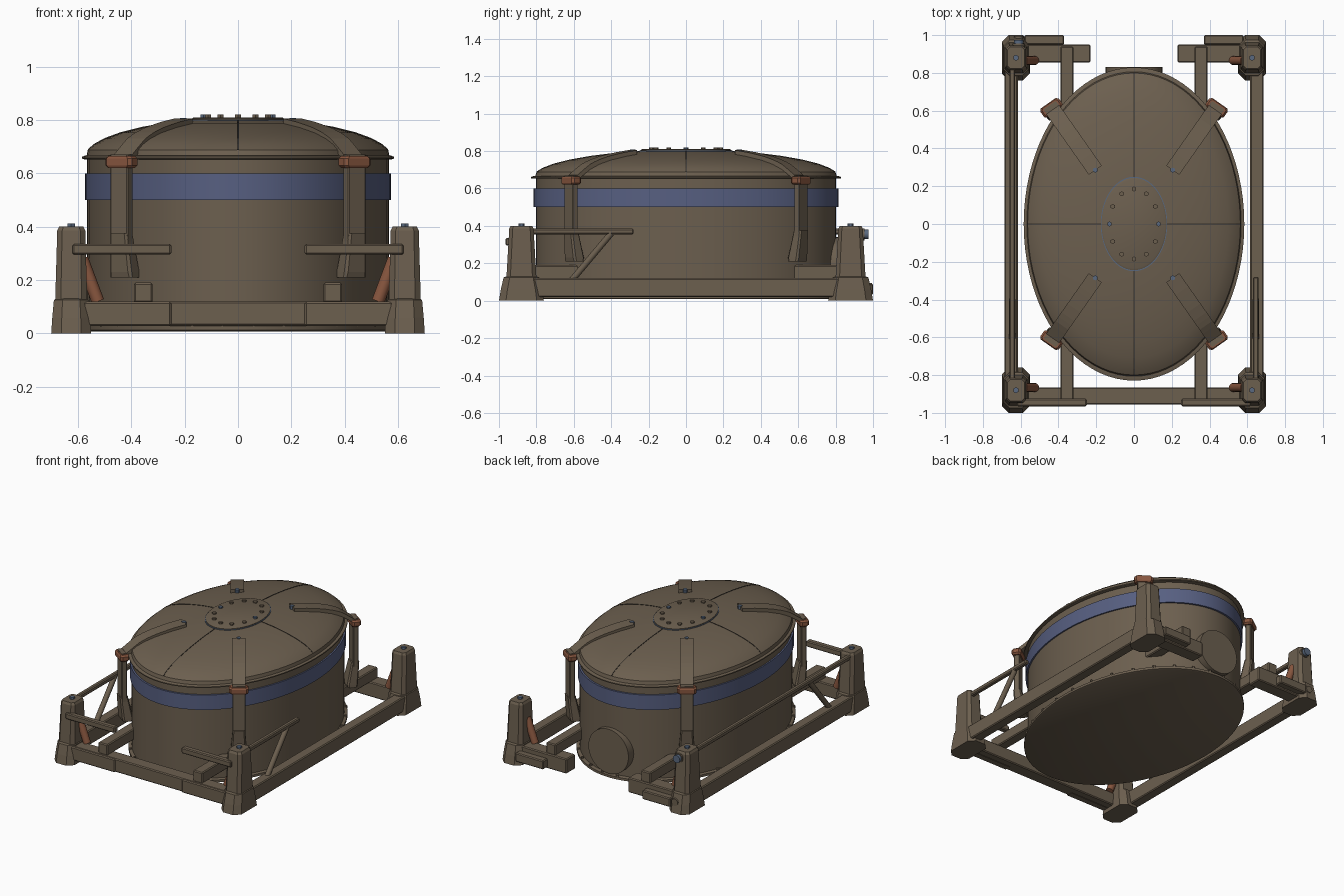
import bpy, bmesh, math
from mathutils import Vector, Matrix

cube = bpy.data.objects.get("Cube")
if cube:
    bpy.data.objects.remove(cube, do_unlink=True)


def material(name, r, g, b):
    m = bpy.data.materials.new(name)
    m.use_nodes = True
    m.diffuse_color = (r, g, b, 1)
    m.node_tree.nodes["Principled BSDF"].inputs["Base Color"].default_value = (r, g, b, 1)
    return m


BROWN = material("drab_brown", 0.15, 0.115, 0.078)
BLUE = material("faded_blue", 0.095, 0.115, 0.22)
COPPER = material("copper", 0.25, 0.095, 0.05)
STEEL = material("blue_steel", 0.10, 0.14, 0.21)
DARK = material("dark_seam", 0.04, 0.033, 0.025)

RATIO = 1.42   # tank length over width
made = []


def finish(name, bm, mat, smooth=False, mats=None):
    bmesh.ops.recalc_face_normals(bm, faces=bm.faces)
    me = bpy.data.meshes.new(name)
    bm.to_mesh(me)
    bm.free()
    for m in mats or [mat]:
        me.materials.append(m)
    ob = bpy.data.objects.new(name, me)
    bpy.context.collection.objects.link(ob)
    if smooth:
        made.append(ob)
    return ob


def box(name, x0, x1, y0, y1, z0, z1, mat=BROWN, bevel=0.006):
    bm = bmesh.new()
    size = Matrix.Diagonal((x1 - x0, y1 - y0, z1 - z0, 1))
    mid = Matrix.Translation(((x0 + x1) / 2, (y0 + y1) / 2, (z0 + z1) / 2))
    bmesh.ops.create_cube(bm, size=1, matrix=mid @ size)
    if bevel:
        bmesh.ops.bevel(bm, geom=bm.edges[:], offset=bevel, segments=1, affect='EDGES')
    return finish(name, bm, mat)


def mbox(name, sx, sy, x0, x1, y0, y1, z0, z1, mat=BROWN):
    xs, ys = sorted((sx * x0, sx * x1)), sorted((sy * y0, sy * y1))
    return box(name, *xs, *ys, z0, z1, mat)


def rod(name, a, b, r, mat=BROWN, sides=12):
    a, b = Vector(a), Vector(b)
    bm = bmesh.new()
    rot = (b - a).to_track_quat('Z', 'Y').to_matrix().to_4x4()
    bmesh.ops.create_cone(bm, cap_ends=True, segments=sides, radius1=r, radius2=r,
                          depth=(b - a).length, matrix=Matrix.Translation((a + b) / 2) @ rot)
    return finish(name, bm, mat, True)


def loft(name, rings, mat, smooth=False, mats=None, rule=None):
    """Skin a stack of equal point loops and cap both ends."""
    bm = bmesh.new()
    loops = [[bm.verts.new(p) for p in ring] for ring in rings]
    n = len(loops[0])
    for k in range(len(loops) - 1):
        for i in range(n):
            j = (i + 1) % n
            f = bm.faces.new((loops[k][i], loops[k][j], loops[k + 1][j], loops[k + 1][i]))
            f.material_index = rule(f.calc_center_median().z) if rule else 0
    bm.faces.new(loops[0])
    bm.faces.new(loops[-1])
    return finish(name, bm, mat, smooth, mats)


def ellipse(r, z, n=80):
    return [(r * math.cos(2 * math.pi * i / n), RATIO * r * math.sin(2 * math.pi * i / n), z)
            for i in range(n)]


def octagon(cx, cy, w, d, z, c=0.35, angle=0):
    """Rectangle with cut corners."""
    w, d = w / 2, d / 2
    k = c * min(w, d)
    pts = [(w, k - d), (w, d - k), (w - k, d), (k - w, d),
           (-w, d - k), (-w, k - d), (k - w, -d), (w - k, -d)]
    rot = Matrix.Rotation(angle, 2)
    return [(cx + p.x, cy + p.y, z) for p in (rot @ Vector(q) for q in pts)]


# Tank wall with painted band
wall = [(0.565, 0.02), (0.565, 0.5), (0.574, 0.5), (0.574, 0.6), (0.565, 0.6), (0.565, 0.655)]
loft("tank_wall", [ellipse(r, z) for r, z in wall], BROWN, True, [BROWN, BLUE],
     lambda z: 1 if 0.49 < z < 0.61 else 0)
loft("base_flange", [ellipse(r, z) for r, z in [(0.575, 0.008), (0.582, 0.012), (0.582, 0.028), (0.575, 0.032)]],
     BROWN, True)

# Domed lid
DOME = [(0.568, 0.664), (0.563, 0.688), (0.54, 0.708), (0.50, 0.73), (0.44, 0.752),
        (0.36, 0.772), (0.27, 0.788), (0.17, 0.799), (0.05, 0.802)]
loft("lid_rim", [ellipse(r, z) for r, z in [(0.575, 0.652), (0.584, 0.655), (0.584, 0.662), (0.575, 0.666)]],
     BROWN, True)
loft("domed_lid", [ellipse(r, z) for r, z in DOME], BROWN, True)


def dome_z(r):
    for (r0, z0), (r1, z1) in zip(DOME, DOME[1:]):
        if r1 <= r <= r0:
            return z0 + (z1 - z0) * (r0 - r) / (r0 - r1)
    return DOME[-1][1] if r < 0.1 else DOME[0][1]


# Lid seams
for i, (dx, dy) in enumerate([(1, 0), (0, 1), (-1, 0), (0, -1)]):
    rings = []
    for r, z in DOME[1:8]:
        cx, cy, h = dx * r, dy * r * RATIO, 0.003
        rings.append([(cx - dy * h, cy + dx * h, z - 0.003), (cx - dy * h, cy + dx * h, z + 0.002),
                      (cx + dy * h, cy - dx * h, z + 0.002), (cx + dy * h, cy - dx * h, z - 0.003)])
    loft("lid_seam", rings, DARK)

# Top hatch and its bolts
loft("top_hatch", [ellipse(r, z) for r, z in [(0.172, 0.795), (0.172, 0.806), (0.165, 0.81)]], BROWN, True)
loft("hatch_gasket", [ellipse(0.176, 0.795), ellipse(0.176, 0.802)], STEEL, True)
for i in range(12):
    a = math.pi * i / 6
    x, y = 0.13 * math.cos(a), 0.185 * math.sin(a)
    rod("hatch_bolt", (x, y, 0.805), (x, y, 0.82), 0.013, STEEL if i % 6 == 0 else BROWN, 6)

# Round port on the rear wall
rod("rear_port", (0, 0.74, 0.19), (0, 0.83, 0.19), 0.15, BROWN, 40)

# Base flange bolts
for i in range(32):
    a = 2 * math.pi * (i + 0.5) / 32
    x, y = 0.575 * math.cos(a), 0.575 * RATIO * math.sin(a)
    rod("flange_bolt", (x, y, 0.025), (x, y, 0.04), 0.01, BROWN, 6)

for sx in (-1, 1):
    # Side beam, with rail and brace above it
    mbox("side_beam", sx, 1, 0.615, 0.685, -0.83, 0.83, 0.02, 0.12)
    rail_end = -0.28 if sx > 0 else 0.83
    mbox("side_rail", sx, 1, 0.63, 0.66, -0.85, rail_end, 0.355, 0.385)
    rod("side_brace", (sx * 0.645, -0.61, 0.11), (sx * 0.645, -0.4, 0.36), 0.017)
    # Front rail stub and rear beam stubs
    mbox("front_rail", sx, 1, 0.25, 0.62, -0.965, -0.925, 0.295, 0.335)
    mbox("rear_beam", sx, 1, 0.23, 0.60, 0.855, 0.95, 0.02, 0.12)
    mbox("rear_step", sx, 1, 0.37, 0.58, 0.95, 1.0, 0.03, 0.09)

    for sy in (-1, 1):
        # Corner foot and post
        px, py = sx * 0.625, sy * 0.88
        loft("corner_foot", [octagon(px, py, w, d, z, 0.5) for w, d, z in
                             [(0.15, 0.24, 0), (0.142, 0.22, 0.06), (0.13, 0.19, 0.125), (0.115, 0.16, 0.13)]], BROWN)
        loft("corner_post", [octagon(px, py, w, d, z) for w, d, z in
                             [(0.12, 0.16, 0.125), (0.105, 0.13, 0.385), (0.09, 0.115, 0.4)]], BROWN)
        rod("post_bolt", (px, py, 0.395), (px, py, 0.412), 0.016, STEEL, 6)
        rod("copper_strut", (sx * 0.525, sy * 0.865, 0.12), (sx * 0.585, sy * 0.865, 0.28), 0.024, COPPER)
        # Cross member reaching the tank
        mbox("tank_support", sx, sy, 0.32, 0.39, 0.57, 0.94, 0.115, 0.19)

        # Strap lying over the lid and bending down at its edge
        inner, outer = Vector((sx * 0.205, sy * 0.285)), Vector((sx * 0.43, sy * 0.605))
        out = (outer - inner).normalized()
        side = Vector((-out.y, out.x)) * 0.042
        rings = []
        for k in range(15):
            c = inner.lerp(outer, k / 14)
            z = dome_z(math.hypot(c.x, c.y / RATIO)) + 0.004
            if k > 11:
                z = 0.715 - 0.02 * (k - 11)
            lo, hi = [(*(c + s), z - 0.012) for s in (side, -side)], [(*(c + s), z + 0.016) for s in (-side, side)]
            rings.append(lo + hi)
        loft("lid_strap", rings, BROWN)
        rod("strap_bolt", (*inner, 0.78), (*inner, 0.808), 0.014, STEEL, 6)

        # Copper clamp, hanging leg and foot block
        angle = math.atan2(side.y, side.x)
        lx, ly = outer + out * 0.012
        loft("strap_clamp", [octagon(lx, ly, w, d, z, 0.4, angle) for w, d, z in
                             [(0.1, 0.05, 0.62), (0.12, 0.06, 0.63), (0.12, 0.06, 0.655), (0.1, 0.05, 0.665)]], COPPER)
        loft("strap_leg", [octagon(lx, ly, 0.08, 0.035, z, 0.2, angle) for z in (0.34, 0.67)], BROWN)
        bx, by = outer - out * 0.01
        loft("leg_block", [octagon(x, y, w, d, z, 0.3, angle) for x, y, w, d, z in
                           [(bx, by, 0.1, 0.06, 0.21), (bx, by, 0.098, 0.07, 0.23), (lx, ly, 0.075, 0.05, 0.375)]], BROWN)

# Front beam with a thicker collar at both ends
box("front_beam", -0.58, 0.58, -0.955, -0.865, 0.03, 0.12)
for sx in (-1, 1):
    mbox("beam_collar", sx, 1, 0.25, 0.58, -0.962, -0.91, 0.028, 0.118)

# Signal lamp on one rear post, with a plug below
rod("lamp_socket", (-0.61, 0.92, 0.355), (-0.61, 0.955, 0.355), 0.032)
rod("signal_lamp", (-0.61, 0.95, 0.355), (-0.61, 0.975, 0.355), 0.026, STEEL)
rod("lower_plug", (-0.61, 0.94, 0.07), (-0.61, 0.995, 0.07), 0.024)

# Smooth the round parts
bpy.ops.object.select_all(action='DESELECT')
for ob in made:
    ob.select_set(True)
bpy.context.view_layer.objects.active = made[0]
bpy.ops.object.shade_smooth_by_angle(angle=math.radians(35))
